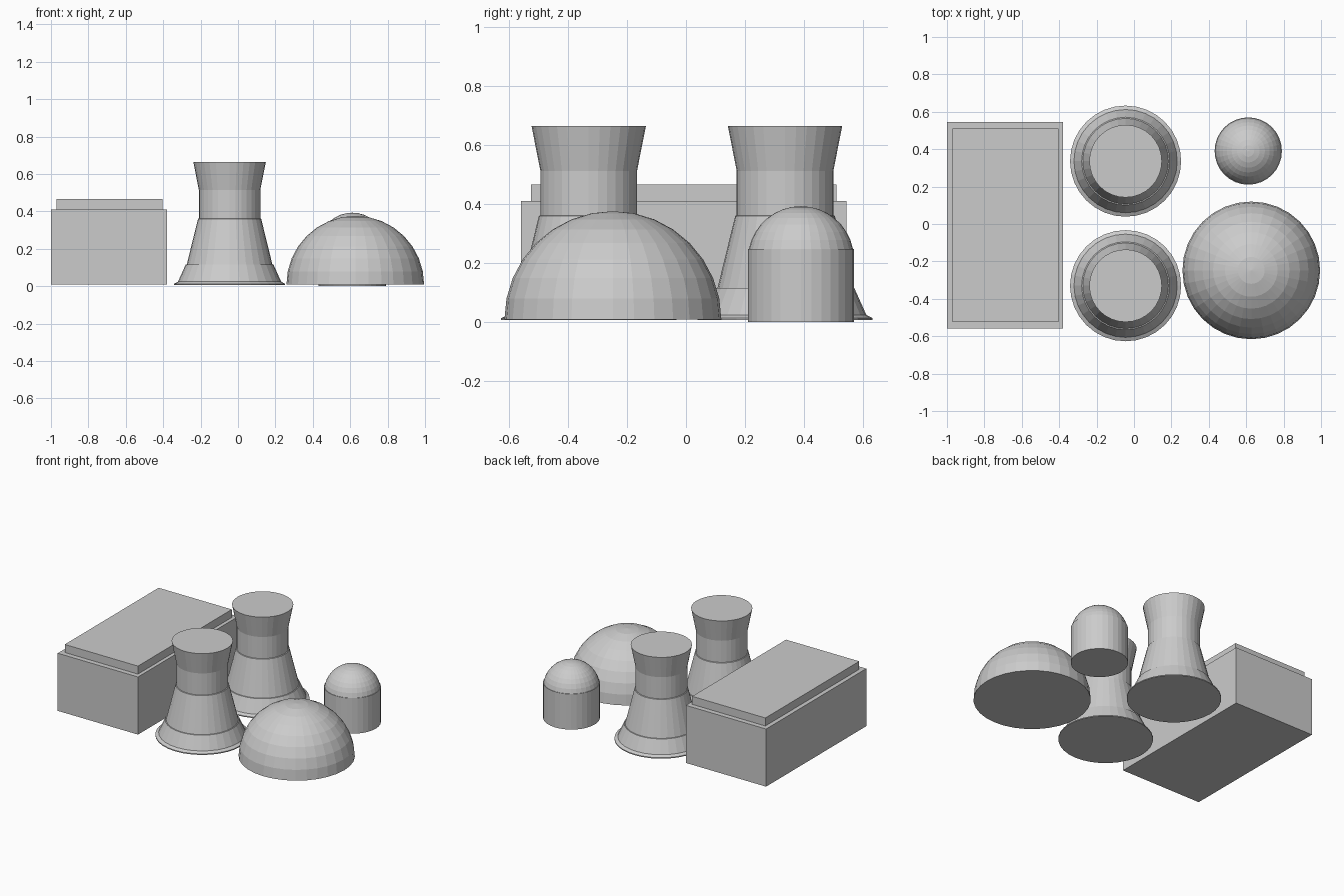
import bpy, bmesh
from math import sin, cos, pi, asin

if "Cube" in bpy.data.objects:
    bpy.data.objects.remove(bpy.data.objects["Cube"])

SEGMENTS = 32


def finish(name, bm):
    bmesh.ops.recalc_face_normals(bm, faces=bm.faces)
    mesh = bpy.data.meshes.new(name)
    bm.to_mesh(mesh)
    bm.free()
    obj = bpy.data.objects.new(name, mesh)
    bpy.context.collection.objects.link(obj)
    return obj


def box(name, x, y, z):
    """Box from (min, max) ranges."""
    bm = bmesh.new()
    bmesh.ops.create_cube(bm, size=1)
    for v in bm.verts:
        v.co = [lo + (c + 0.5) * (hi - lo) for c, (lo, hi) in zip(v.co, (x, y, z))]
    return finish(name, bm)


def lathe(name, profile, location):
    """Turn (radius, z) points around z; open ends are capped, radius 0 is a pole."""
    bm = bmesh.new()
    rings = []
    for r, z in profile:
        if r < 1e-5:
            rings.append([bm.verts.new((0, 0, z))] * SEGMENTS)
        else:
            rings.append([bm.verts.new((r * cos(2 * pi * i / SEGMENTS),
                                        r * sin(2 * pi * i / SEGMENTS), z))
                          for i in range(SEGMENTS)])
    for a, b in zip(rings, rings[1:]):
        for i in range(SEGMENTS):
            j = (i + 1) % SEGMENTS
            bm.faces.new(dict.fromkeys((a[i], a[j], b[j], b[i])))
    for ring, (r, z) in ((rings[0], profile[0]), (rings[-1], profile[-1])):
        if r > 1e-5:
            bm.faces.new(ring)
    obj = finish(name, bm)
    obj.location = (*location, 0)
    return obj


def arc(radius, centre_z, start=0.0, steps=8):
    """Quarter-circle profile from the start angle up to the pole."""
    angles = [start + (pi / 2 - start) * i / steps for i in range(steps)]
    return [(radius * cos(a), centre_z + radius * sin(a)) for a in angles] + [(0, centre_z + radius)]


# Turbine hall with raised roof slab
box("turbine_hall", (-1.0, -0.38), (-0.56, 0.545), (0.008, 0.41))
box("hall_roof", (-0.97, -0.405), (-0.525, 0.51), (0.41, 0.466))

# Two waisted cooling towers with flared feet
tower = [(0.297, 0.006), (0.297, 0.013), (0.276, 0.024), (0.235, 0.115),
         (0.229, 0.116), (0.169, 0.36), (0.164, 0.362), (0.164, 0.513), (0.194, 0.665)]
for name, y in (("cooling_tower_front", -0.33), ("cooling_tower_back", 0.336)):
    lathe(name, tower, (-0.045, y))

# Large reactor dome
lathe("reactor_dome", arc(0.368, 0.008), (0.627, -0.248))

# Small round-topped silo
cap_start = asin((0.248 - 0.213) / 0.18)
lathe("silo", [(0.18, 0.0), (0.18, 0.248)] + arc(0.18, 0.213, cap_start), (0.611, 0.39))
